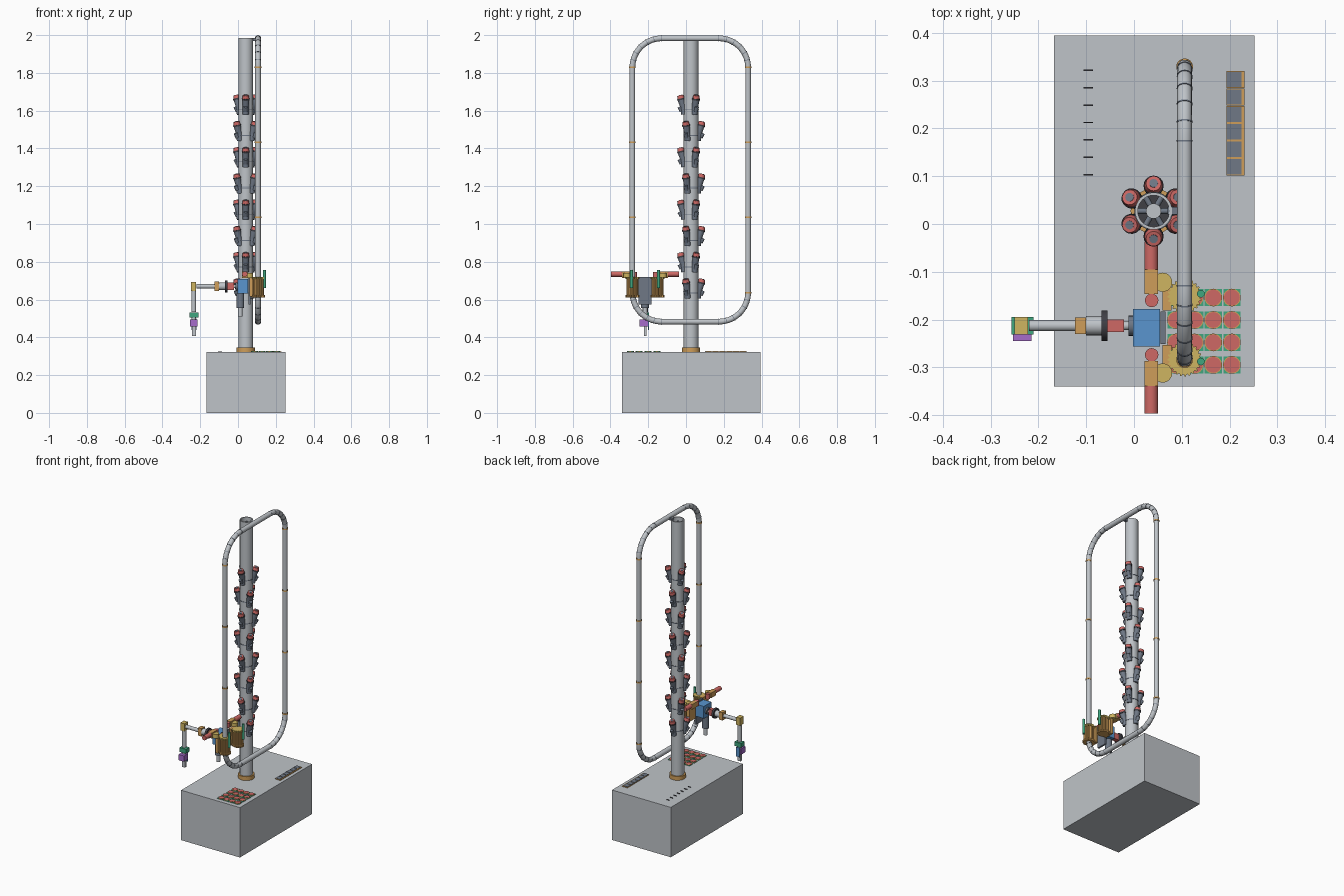
import bpy, bmesh
from math import pi, sin, cos, radians
from mathutils import Vector, Matrix

if "Cube" in bpy.data.objects:
    bpy.data.objects.remove(bpy.data.objects["Cube"])


def material(name, r, g, b):
    m = bpy.data.materials.new(name)
    m.use_nodes = True
    m.diffuse_color = (r, g, b, 1)
    m.node_tree.nodes["Principled BSDF"].inputs["Base Color"].default_value = (r, g, b, 1)
    return m


GRAY = material("light gray", .52, .55, .58)
SLATE = material("slate", .16, .19, .24)
DARK = material("charcoal", .05, .05, .06)
RED = material("coral red", .62, .14, .13)
TAN = material("orange tan", .62, .34, .10)
YELLOW = material("straw yellow", .62, .46, .12)
BLUE = material("blue", .10, .30, .62)
GREEN = material("green", .05, .38, .21)
PURPLE = material("purple", .38, .15, .60)


def finish(name, bm, mat, smooth=False):
    bmesh.ops.recalc_face_normals(bm, faces=bm.faces)
    for f in bm.faces:
        f.smooth = smooth and len(f.verts) == 4
    me = bpy.data.meshes.new(name)
    bm.to_mesh(me)
    bm.free()
    me.materials.append(mat)
    ob = bpy.data.objects.new(name, me)
    bpy.context.collection.objects.link(ob)
    return ob


def box(name, x, y, z, mat):
    """Box from the (low, high) range on each axis."""
    bm = bmesh.new()
    bmesh.ops.create_cube(bm, size=1)
    for v in bm.verts:
        for i, (lo, hi) in enumerate((x, y, z)):
            v.co[i] = hi if v.co[i] > 0 else lo
    return finish(name, bm, mat)


def rod(name, a, b, r, mat, r2=None, n=24):
    """Cylinder or cone between two points."""
    a, b = Vector(a), Vector(b)
    d = b - a
    bm = bmesh.new()
    bmesh.ops.create_cone(bm, cap_ends=True, segments=n, radius1=r,
                          radius2=r if r2 is None else r2, depth=d.length)
    turn = d.to_track_quat('Z', 'Y').to_matrix().to_4x4()
    bmesh.ops.transform(bm, matrix=Matrix.Translation((a + b) / 2) @ turn, verts=bm.verts)
    return finish(name, bm, mat, True)


def pipe(name, x, y, z, r_out, r_in, mat, n=32):
    """Upright hollow tube over the z range."""
    bm = bmesh.new()
    for k in range(n):
        bm_pts = []
        for r, h in ((r_out, z[0]), (r_out, z[1]), (r_in, z[1]), (r_in, z[0])):
            t = 2 * pi * k / n
            bm_pts.append(bm.verts.new((x + r * cos(t), y + r * sin(t), h)))
    bm.verts.ensure_lookup_table()
    for k in range(n):
        a, b = 4 * k, 4 * ((k + 1) % n)
        for j in range(4):
            i = (j + 1) % 4
            f = bm.faces.new([bm.verts[q] for q in (a + j, b + j, b + i, a + i)])
    ob = finish(name, bm, mat, True)
    for p in ob.data.polygons:
        p.use_smooth = abs(p.normal.z) < .5
    return ob


def gear(name, x, y, z, r, tooth, teeth, mat):
    bm = bmesh.new()
    ring = []
    for k in range(teeth * 4):
        t = 2 * pi * k / (teeth * 4)
        q = r + tooth if k % 4 < 2 else r
        ring.append(bm.verts.new((x + q * cos(t), y + q * sin(t), z[0])))
    face = bm.faces.new(ring)
    top = bmesh.ops.extrude_face_region(bm, geom=[face])["geom"]
    bmesh.ops.translate(bm, vec=(0, 0, z[1] - z[0]),
                        verts=[v for v in top if isinstance(v, bmesh.types.BMVert)])
    return finish(name, bm, mat)


# Base cabinet
BASE = .322
box("base_cabinet", (-.168, .252), (-.34, .395), (0, BASE), GRAY)

# Central column with inner pipe
CX, CY, CR = .041, .027, .039
pipe("column", CX, CY, (BASE, 1.985), CR, .033, GRAY)
pipe("column_collar", CX, CY, (BASE, .347), .048, CR, TAN)
rod("column_inner_pipe", (CX, CY, BASE), (CX, CY, 1.965), .016, GRAY)
rod("column_core", (CX, CY, BASE), (CX, CY, 1.9), .034, DARK)
for k in range(6):
    t = k * pi / 3
    rod("column_spoke", (CX, CY, 1.955),
        (CX + .034 * cos(t), CY + .034 * sin(t), 1.955), .006, SLATE, n=8)
box("top_bracket", (.07, .106), (.02, .036), (1.968, 1.985), SLATE)

# Planting cups: three per level, turned by sixty degrees on every other level
for level in range(8):
    z = 1.665 - level * .139
    pipe("level_seam", CX, CY, (z - .06, z - .055), CR + .0015, CR - .001, SLATE)
    for k in range(3):
        t = radians(30 + 120 * k + 60 * (level % 2))
        out = Vector((cos(t), sin(t), 0))
        center = Vector((CX, CY, z))

        def at(radial, up):
            return center + out * radial + Vector((0, 0, up))
        rod("cup_body", at(.036, -.085), at(.044, -.03), .016, SLATE, n=16)
        rod("cup_neck", at(.040, -.05), at(.053, -.004), .016, SLATE, .019, 16)
        rod("cup_rim", at(.052, -.008), at(.054, 0), .021, DARK, n=16)
        rod("cup_plug", at(.054, 0), at(.058, .016), .019, RED, .016, 16)
        rod("cup_plug_center", at(.058, .016), at(.0585, .018), .009, SLATE, n=12)
        rod("cup_outlet", at(.05, -.068), at(.062, -.045), .011, SLATE, n=12)

# Guide rail: rounded rectangular loop
RX, RR = .106, .155
Y0, Y1, Z0, Z1 = -.284, .329, .483, 1.983
path, seams = [], []
STEPS = 18
for i, (y, z) in enumerate(((Y1 - RR, Z1 - RR), (Y0 + RR, Z1 - RR),
                            (Y0 + RR, Z0 + RR), (Y1 - RR, Z0 + RR))):
    for k in range(STEPS + 1):
        t = pi / 2 * (i + k / STEPS)
        p = Vector((RX, y + RR * cos(t), z + RR * sin(t)))
        path.append(p)
        if k % 3 == 0:
            seams.append((p, Vector((0, -sin(t), cos(t)))))
curve = bpy.data.curves.new("rail_path", 'CURVE')
curve.dimensions = '3D'
curve.bevel_depth = .0155
curve.bevel_resolution = 5
line = curve.splines.new('POLY')
line.points.add(len(path) - 1)
for p, q in zip(line.points, path):
    p.co = (*q, 1)
line.use_cyclic_u = True
temp = bpy.data.objects.new("rail_path", curve)
rail_mesh = bpy.data.meshes.new_from_object(temp)
bpy.data.objects.remove(temp)
rail_mesh.materials.clear()
rail_mesh.materials.append(GRAY)
for p in rail_mesh.polygons:
    p.use_smooth = True
bpy.context.collection.objects.link(bpy.data.objects.new("guide_rail", rail_mesh))
for p, d in seams:
    rod("rail_seam", p - d * .0015, p + d * .0015, .0165, SLATE)
for y in (Y0, Y1):
    for z in (.637, 1.035, 1.432, 1.83):
        rod("rail_joint", (RX, y, z - .004), (RX, y, z + .004), .0175, TAN)

# Carriage: mirrored drive halves about the arm line
AY, AZ = -.217, .67
for s in (-1, 1):
    def Y(a, b):
        return tuple(sorted((AY + s * a, AY + s * b)))
    gy = AY + s * .066
    gear("drive_roller", RX, gy, (.615, .708), .027, .004, 12, TAN)
    gear("drive_gear", RX, gy, (.708, .72), .032, .004, 24, YELLOW)
    gear("lower_gear", RX, gy, (.612, .624), .032, .004, 24, TAN)
    box("roller_housing", (.06, .078), Y(.036, .098), (.615, .72), TAN)
    rod("idler_wheel", (.06, AY + s * .095, .715), (.06, AY + s * .095, .74), .02, YELLOW)
    rod("green_pin", (.14, gy + s * .005, .66), (.14, gy + s * .005, .757), .008, GREEN, n=16)
    box("motor_mount", (.022, .05), Y(.07, .122), (.715, .748), TAN)
    rod("side_motor", (.036, AY + s * .122, .735), (.036, AY + s * .18, .735), .0145, RED)
    rod("motor_knob", (.037, AY + s * .057, .715), (.037, AY + s * .057, .745), .014, RED)
box("carriage_plate", (.055, .066), (AY - .034, AY + .034), (.575, .72), SLATE)
box("carriage_block", (-.002, .054), (AY - .039, AY + .039), (.632, .71), BLUE)
rod("carriage_motor", (.012, AY, .555), (.012, AY, .632), .021, SLATE)
rod("carriage_motor_tip", (.012, AY, .51), (.012, AY, .555), .012, GRAY)

# Arm reaching to the right
AY = -.213


def arm(name, x0, x1, r, mat):
    rod(name, (x0, AY, AZ), (x1, AY, AZ), r, mat)


arm("arm_flange", -.012, -.002, .021, SLATE)
arm("arm_shaft", -.025, -.01, .009, GRAY)
box("arm_motor", (-.055, -.021), (AY - .013, AY + .013), (AZ - .02, AZ + .02), RED)
arm("arm_disc", -.068, -.055, .032, DARK)
arm("arm_sleeve", -.1, -.068, .02, GRAY)
box("arm_clamp", (-.124, -.1), (AY - .017, AY + .017), (AZ - .025, AZ + .025), TAN)
arm("arm_tube", -.22, -.124, .0115, GRAY)

# Elbow, forearm and gripper
EX = -.234
box("elbow", (EX - .016, EX + .012), (AY - .018, AY + .018), (.645, .694), YELLOW)
rod("forearm", (EX, AY, .535), (EX, AY, .645), .0125, GRAY)
box("wrist_plate", (EX - .022, EX + .024), (AY - .018, AY + .018), (.505, .532), GREEN)
rod("wrist_shaft", (EX, AY, .49), (EX, AY, .505), .012, GRAY)
box("gripper_body", (EX - .019, EX + .019), (AY - .032, AY + .012), (.457, .494), PURPLE)
box("gripper_back", (EX - .012, EX + .014), (AY + .012, AY + .018), (.44, .5), BLUE)
box("gripper_tip", (EX - .009, EX + .011), (AY - .01, AY + .004), (.408, .457), GRAY)

# Seedling tray on the deck
for i in range(4):
    for j in range(4):
        x, y = .088 + .039 * i, -.295 + .047 * j
        box("tray_cell", (x - .018, x + .018), (y - .018, y + .018), (BASE, BASE + .003), GREEN)
        rod("tray_ring", (x, y, BASE), (x, y, BASE + .005), .0185, TAN)
        rod("tray_plug", (x, y, BASE), (x, y, BASE + .006), .0165, RED)

# Rear compartments and slots
for k in range(6):
    y = .12 + .0365 * k
    box("compartment_frame", (.194, .231), (y - .018, y + .018), (BASE, BASE + .004), TAN)
    box("compartment_lid", (.195, .225), (y - .016, y + .016), (BASE, BASE + .006), SLATE)
for k in range(7):
    y = .103 + .0365 * k
    box("vent_slot", (-.106, -.086), (y - .0015, y + .0015), (BASE, BASE + .004), DARK)
